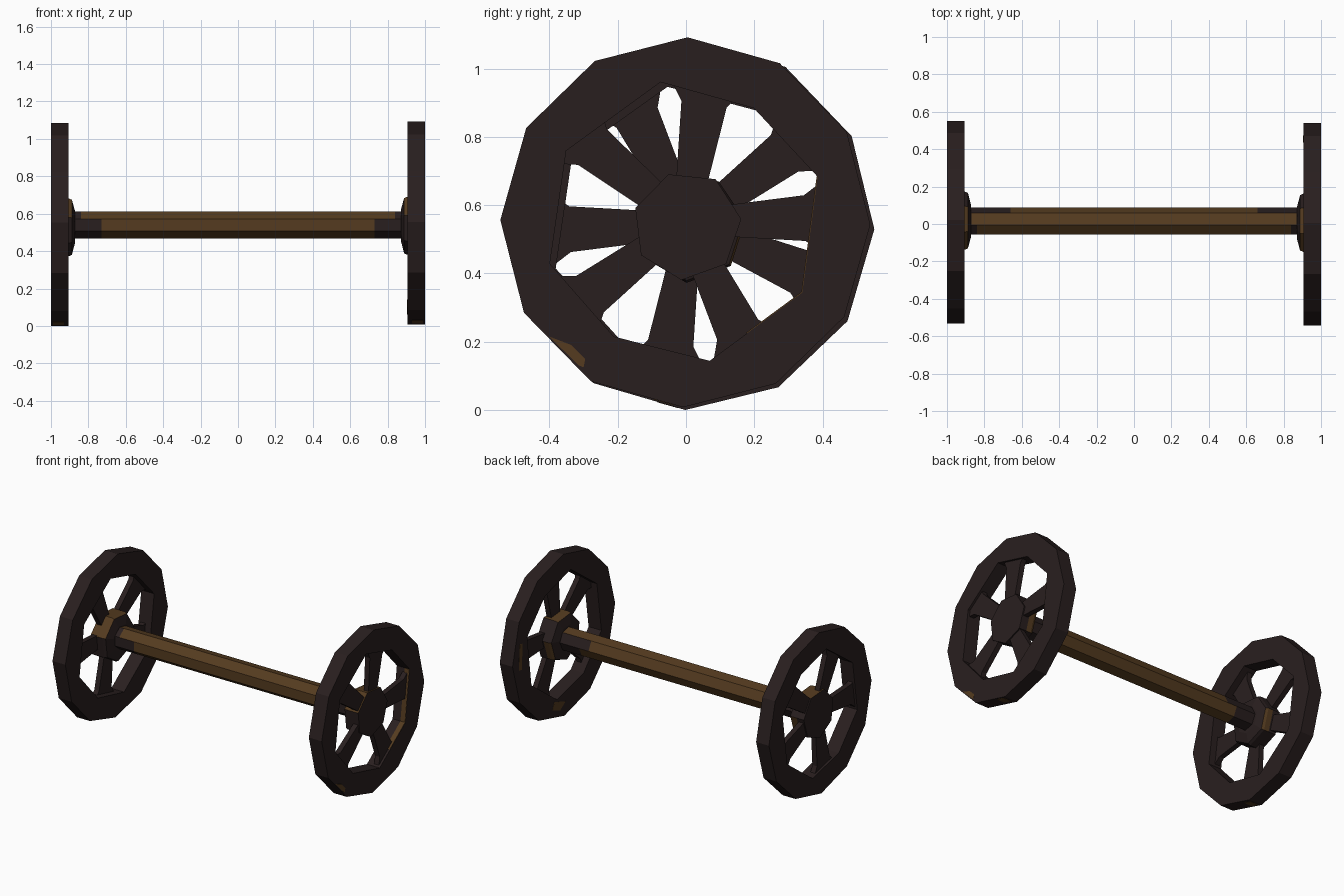
import bpy, bmesh
from math import cos, sin, radians
from mathutils import Vector

cube = bpy.data.objects.get("Cube")
if cube:
    bpy.data.objects.remove(cube, do_unlink=True)


def material(name, colour):
    m = bpy.data.materials.new(name)
    m.use_nodes = True
    m.diffuse_color = colour
    m.node_tree.nodes["Principled BSDF"].inputs["Base Color"].default_value = colour
    return m


DARK = material("dark_brown", (0.022, 0.0135, 0.0135, 1))
GOLD = material("worn_bronze", (0.090, 0.044, 0.014, 1))

# Wheel layout as (angle, radius) corners and spoke angles
RIM = [(30 * i - 0.7, 0.542) for i in range(12)]
HOLE = [(19, 0.41), (59, 0.39), (100, 0.417), (149, 0.407),
        (197, 0.415), (238, 0.395), (280, 0.412), (329, 0.40)]
SPOKES = (2, 81, 141, 217, 296)
LEFT = Vector((-0.002, 0.55))
RIGHT = Vector((0.01, 0.542))


def finish(name, bm, is_gold=None):
    """Turn a bmesh into an object; is_gold(face) picks the bronze faces."""
    bmesh.ops.recalc_face_normals(bm, faces=bm.faces)
    bm.normal_update()
    for f in bm.faces:
        f.material_index = int(bool(is_gold and is_gold(f)))
    mesh = bpy.data.meshes.new(name)
    bm.to_mesh(mesh)
    bm.free()
    mesh.materials.append(DARK)
    mesh.materials.append(GOLD)
    obj = bpy.data.objects.new(name, mesh)
    bpy.context.collection.objects.link(obj)


def polar(centre, degrees, r):
    a = radians(degrees)
    return Vector((centre[0] + r * cos(a), centre[1] + r * sin(a)))


def loft(name, sections, n, phase, centre, is_gold):
    """Skin n-sided rings along x, given as (x, radius)."""
    bm = bmesh.new()
    rings = [[bm.verts.new((x, *polar(centre, phase + 360 * i / n, r)))
              for i in range(n)] for x, r in sections]
    for a, b in zip(rings, rings[1:]):
        for i in range(n):
            j = (i + 1) % n
            bm.faces.new((a[i], a[j], b[j], b[i]))
    bm.faces.new(rings[0])
    bm.faces.new(rings[-1])
    finish(name, bm, is_gold)


def extrude_x(bm, depth):
    res = bmesh.ops.extrude_face_region(bm, geom=bm.faces[:])
    moved = [g for g in res["geom"] if isinstance(g, bmesh.types.BMVert)]
    bmesh.ops.translate(bm, verts=moved, vec=(depth, 0, 0))


def plate(name, x, depth, points, is_gold=None):
    """Flat outline in the wheel plane, extruded along x."""
    bm = bmesh.new()
    bm.faces.new([bm.verts.new((x, y, z)) for y, z in points])
    extrude_x(bm, depth)
    finish(name, bm, is_gold)


def always(face):
    return True


def strip(name, x, depth, a, b, centre, lift):
    """Thin bronze strip on the edge a-b, lifted away from the centre."""
    out = ((a + b) / 2 - centre).normalized() * lift
    plate(name, x, depth, [a, b, b + out, a + out], always)


def worn_hub(f):
    n = f.normal
    if abs(n.x) > 0.8:
        return False
    top = n.z > 0.6 and n.y < 0.3
    back = n.y > 0.8 and n.z < 0 and abs(f.calc_center_median().x) < 0.95
    return top or back


def wheel(label, side, centre, turn):
    # Rim: twelve-sided outside, eight-sided opening
    bm = bmesh.new()
    for outline in (RIM, HOLE):
        vs = [bm.verts.new((side * 0.905, *polar(centre, turn(a), r)))
              for a, r in outline]
        for i, v in enumerate(vs):
            bm.edges.new((vs[i - 1], v))
    bmesh.ops.triangle_fill(bm, edges=bm.edges[:], use_beauty=True,
                            normal=(1, 0, 0))
    extrude_x(bm, side * 0.095)
    finish(label + "_rim", bm)

    # Thin spokes that widen outwards and flare into the rim
    half = ((0.10, 0.044), (0.35, 0.067), (0.41, 0.110))
    outline = [(r, -w) for r, w in half] + [(r, w) for r, w in reversed(half)]
    for k, angle in enumerate(SPOKES):
        a = radians(turn(angle))
        pts = [(centre[0] + r * cos(a) - w * sin(a),
                centre[1] + r * sin(a) + w * cos(a)) for r, w in outline]
        plate(f"{label}_spoke_{k + 1}", side * 0.95, side * 0.035, pts)

    # Seven-sided hub, bevelled and tapered at the inner end
    loft(label + "_hub",
         [(side * x, r) for x, r in ((0.993, 0.16), (0.94, 0.16), (0.905, 0.16),
                                     (0.888, 0.153), (0.872, 0.09))],
         7, turn(7), (centre[0] + 0.005, centre[1] - 0.01), worn_hub)

    # Scuff low on the front of the tread
    a, b = (polar(centre, *RIM[i]) for i in (8, 9))
    strip(label + "_tread_scuff", side * 0.93, side * 0.06,
          a.lerp(b, 0.68), a.lerp(b, 0.9), centre, 0.002)


wheel("left_wheel", 1, LEFT, lambda a: a)
wheel("right_wheel", -1, RIGHT, lambda a: 118 - a)

# Worn patches on the left wheel's two faces
plate("outer_worn_patch", 1.0, 0.001,
      [(-0.40, 0.215), (-0.335, 0.19), (-0.295, 0.15), (-0.30, 0.125),
       (-0.315, 0.131)], always)
plate("inner_worn_patch", 0.905, -0.001,
      [(-0.02, 0.10), (0.04, 0.06), (0.12, 0.09), (0.10, 0.14)], always)
plate("inner_worn_edge", 0.905, -0.001,
      [polar(LEFT, a, r) for a, r in ((-8, 0.45), (-7, 0.48),
                                      (14, 0.48), (14, 0.45))], always)

# Worn strip lining the left wheel's opening
corners = [polar(LEFT, *HOLE[i]) for i in (0, 7, 6)]
for i, end in enumerate((1.0, 0.6)):
    strip(f"opening_worn_strip_{i + 1}", 0.965, 0.034, corners[i],
          corners[i].lerp(corners[i + 1], end), LEFT, -0.003)


# Axle: seven-sided bar, dark towards its ends
def worn_axle(f):
    n, x = f.normal, abs(f.calc_center_median().x)
    if n.z > 0.9:
        limit = 0.87
    elif n.z > 0.3:
        limit = 0.66 if n.y > 0 else 0.84
    else:
        limit = 0.73
    return x < limit and abs(n.x) < 0.5


stops = (0.66, 0.73, 0.84, 0.87, 0.885)
loft("axle", [(x, 0.075) for x in [-s for s in reversed(stops)] + list(stops)],
     7, 0, (0.012, 0.54), worn_axle)
